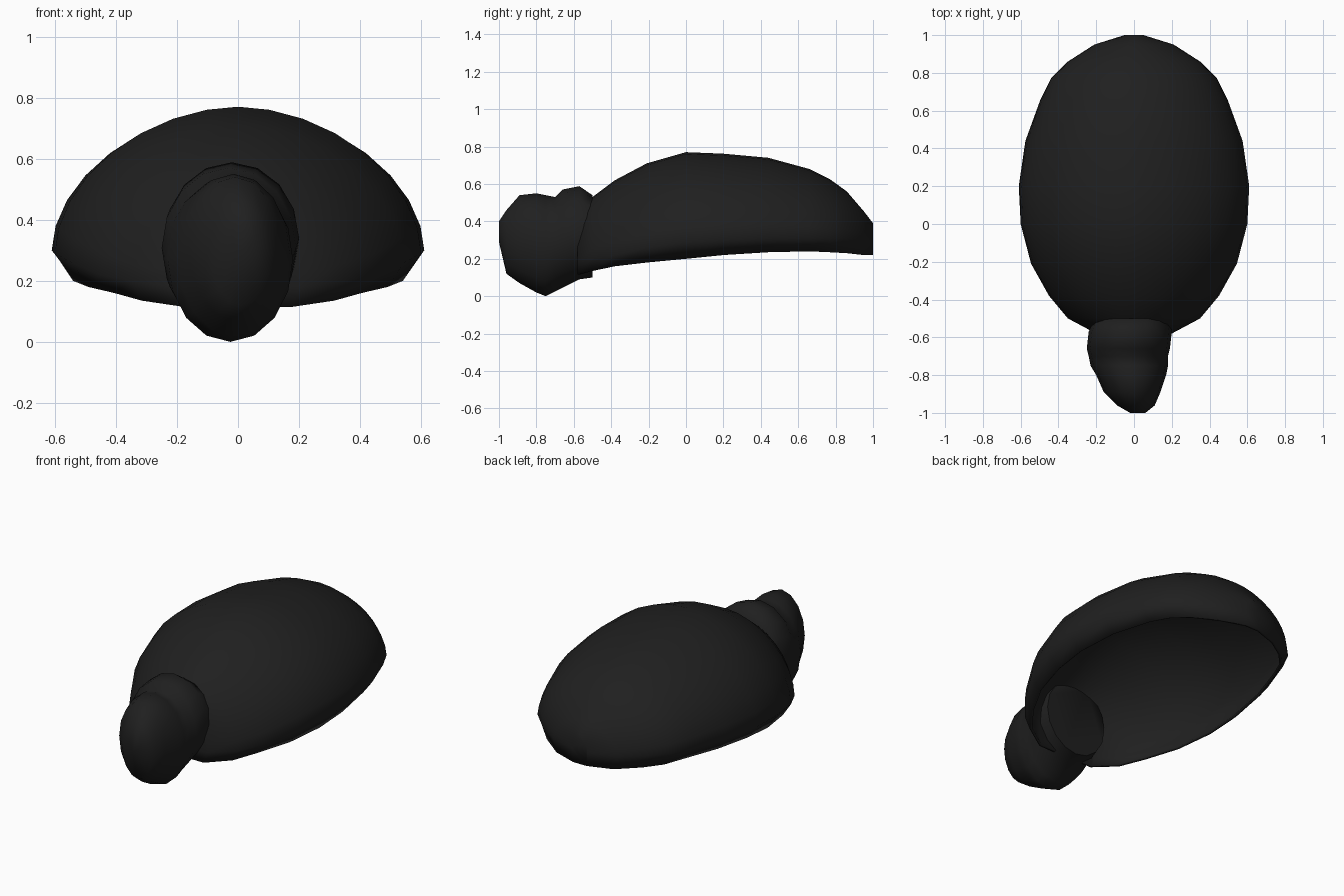
import bpy, bmesh, math

if "Cube" in bpy.data.objects:
    bpy.data.objects.remove(bpy.data.objects["Cube"])

mat = bpy.data.materials.new("charcoal black")
mat.diffuse_color = (0.014, 0.014, 0.014, 1)
mat.use_nodes = True
mat.node_tree.nodes["Principled BSDF"].inputs["Base Color"].default_value = mat.diffuse_color


def loft(name, rings, closed=True):
    """Skin a list of equal-length rings (closed or open below) and cap both ends."""
    bm = bmesh.new()
    loops = [[bm.verts.new(p) for p in ring] for ring in rings]
    n = len(loops[0])
    for a, b in zip(loops, loops[1:]):
        for i in range(n if closed else n - 1):
            j = (i + 1) % n
            bm.faces.new((a[i], a[j], b[j], b[i]))
    bm.faces.new(loops[0])
    bm.faces.new(loops[-1])
    bmesh.ops.recalc_face_normals(bm, faces=bm.faces)
    # make sure the open shell points outward
    bm.normal_update()
    top = max(bm.faces, key=lambda f: f.calc_center_median().z)
    if top.normal.z < 0:
        bmesh.ops.reverse_faces(bm, faces=bm.faces)
    me = bpy.data.meshes.new(name)
    bm.to_mesh(me)
    bm.free()
    me.materials.append(mat)
    ob = bpy.data.objects.new(name, me)
    bpy.context.collection.objects.link(ob)
    for o in bpy.context.selected_objects:
        o.select_set(False)
    ob.select_set(True)
    bpy.context.view_layer.objects.active = ob
    bpy.ops.object.shade_smooth_by_angle(angle=math.radians(60))
    return ob


def shell_ring(y, w, bottom, edge, top, steps=16, p=1.08):
    """Arch over the top, with a turned-in lower lip at each side."""
    pts = [(w * 0.9, y, bottom)]
    for i in range(steps + 1):
        a = math.pi * i / steps
        c, s = math.cos(a), max(0.0, math.sin(a))
        pts.append((math.copysign(abs(c) ** p, c) * w, y, edge + (top - edge) * s ** p))
    return pts + [(-w * 0.9, y, bottom)]


def oval_ring(y, cx, w, bottom, top, n=16):
    cz, h = (top + bottom) / 2, (top - bottom) / 2
    return [(cx + w * math.cos(2 * math.pi * i / n + math.pi / 2), y,
             cz + h * math.sin(2 * math.pi * i / n + math.pi / 2)) for i in range(n)]


# thin hollow domed shell: y, half width, bottom, widest height, top
shell = [
    (-0.58, 0.20, 0.115, 0.18, 0.44),
    (-0.50, 0.35, 0.135, 0.20, 0.53),
    (-0.38, 0.45, 0.16, 0.22, 0.62),
    (-0.21, 0.545, 0.18, 0.26, 0.71),
    (0.00, 0.60, 0.20, 0.29, 0.77),
    (0.20, 0.61, 0.22, 0.30, 0.762),
    (0.44, 0.575, 0.235, 0.31, 0.74),
    (0.66, 0.495, 0.24, 0.31, 0.68),
    (0.77, 0.44, 0.235, 0.31, 0.625),
    (0.86, 0.35, 0.23, 0.31, 0.56),
    (0.95, 0.21, 0.22, 0.30, 0.455),
    (1.00, 0.05, 0.22, 0.30, 0.39),
]
dome = loft("shell", [shell_ring(*s) for s in shell], closed=False)
sheet = dome.modifiers.new("thin_wall", 'SOLIDIFY')
sheet.thickness = 0.015
sheet.offset = -1

# head running back into the neck collar: y, centre x, half width, bottom, top
head = [
    (-1.00, 0.02, 0.04, 0.29, 0.40),
    (-0.96, 0.01, 0.10, 0.12, 0.46),
    (-0.89, -0.01, 0.15, 0.07, 0.54),
    (-0.80, -0.015, 0.185, 0.02, 0.55),
    (-0.75, -0.025, 0.205, 0.00, 0.54),
    (-0.70, -0.03, 0.21, 0.025, 0.53),
    (-0.66, -0.03, 0.22, 0.045, 0.57),
    (-0.57, -0.02, 0.22, 0.09, 0.588),
    (-0.50, -0.01, 0.20, 0.10, 0.54),
]
loft("head_and_neck", [oval_ring(*s) for s in head])
